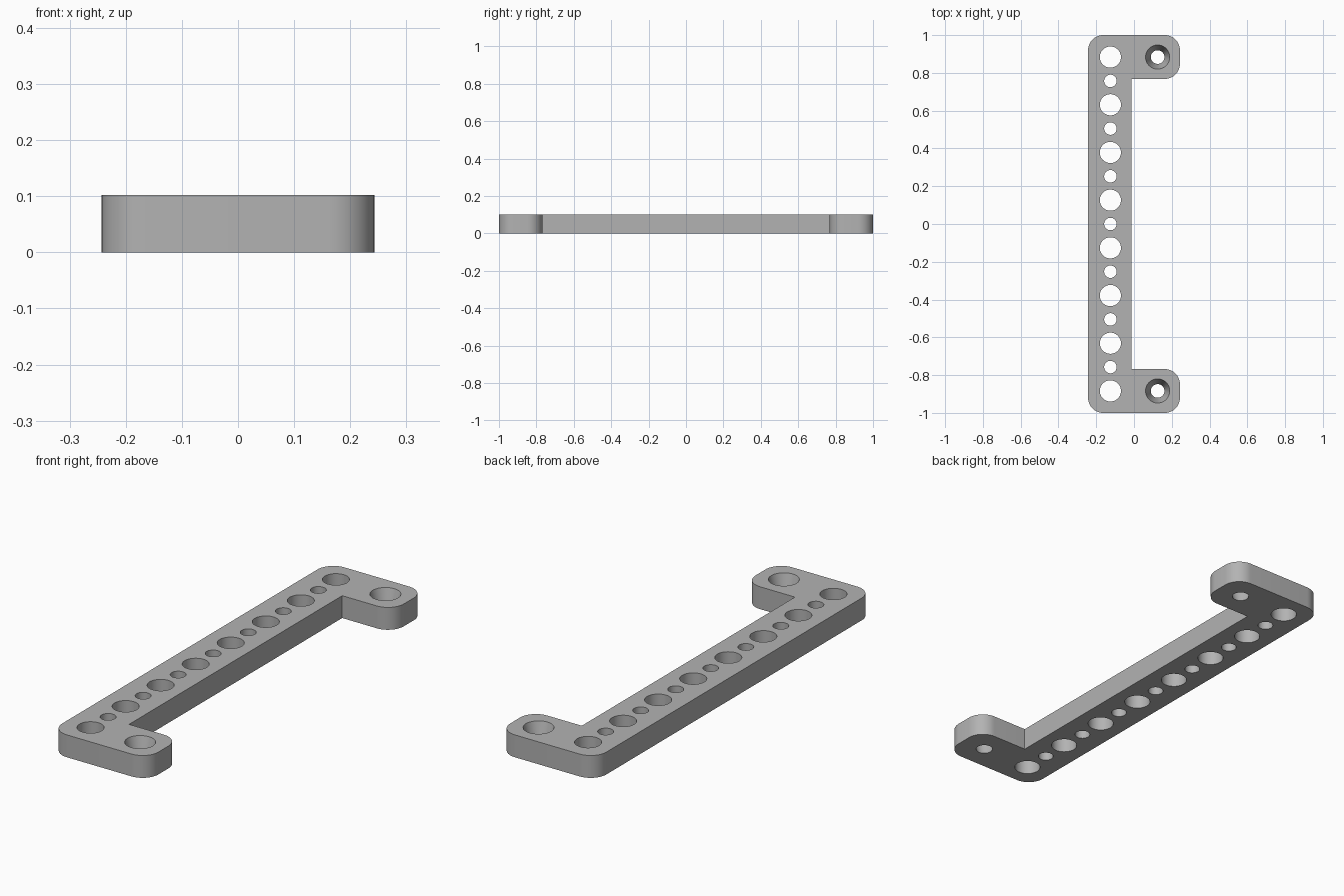
import bpy, bmesh, math
from mathutils import Matrix

# Remove the default cube
cube = bpy.data.objects.get("Cube")
if cube:
    bpy.data.objects.remove(cube, do_unlink=True)

HALF_W, HALF_L, HEIGHT = 0.243, 1.0, 0.102
INNER_X, TAB_Y, CORNER_R = -0.012, 0.768, 0.08
HOLE_X, PITCH = 0.125, 0.2525

grey = bpy.data.materials.new("plain grey")
grey.use_nodes = True
colour = (0.45, 0.45, 0.45, 1)
grey.diffuse_color = colour
grey.node_tree.nodes["Principled BSDF"].inputs["Base Color"].default_value = colour


def make_object(name, bm):
    bmesh.ops.recalc_face_normals(bm, faces=bm.faces)
    mesh = bpy.data.meshes.new(name)
    bm.to_mesh(mesh)
    bm.free()
    mesh.materials.append(grey)
    obj = bpy.data.objects.new(name, mesh)
    bpy.context.collection.objects.link(obj)
    return obj


def add_hole(bm, x, y, r_low, r_top):
    # Tapered plug overshooting both faces, keeping the radii exact at them
    over = 0.01
    slope = (r_top - r_low) / HEIGHT
    bmesh.ops.create_cone(
        bm, cap_ends=True, segments=48,
        radius1=r_low - slope * over, radius2=r_top + slope * over,
        depth=HEIGHT + 2 * over,
        matrix=Matrix.Translation((x, y, HEIGHT / 2)))


# C-shaped bracket: long bar with a tab at each end
half = [(INNER_X, TAB_Y), (HALF_W, TAB_Y), (HALF_W, HALF_L), (-HALF_W, HALF_L)]
outline = half + [(x, -y) for x, y in reversed(half)]
bm = bmesh.new()
face = bm.faces.new([bm.verts.new((x, y, 0)) for x, y in outline])
rounded = [v for v in bm.verts if v.co.x != bm.verts[:][0].co.x]
bmesh.ops.bevel(bm, geom=rounded, offset=CORNER_R, offset_type='OFFSET',
                segments=12, profile=0.5, affect='VERTICES')
extruded = bmesh.ops.extrude_face_region(bm, geom=bm.faces[:])
bmesh.ops.translate(bm, vec=(0, 0, HEIGHT),
                    verts=[g for g in extruded["geom"] if isinstance(g, bmesh.types.BMVert)])
bracket = make_object("bracket", bm)

# Row of alternating large and small holes, and a countersunk hole in each tab
bm = bmesh.new()
for i in range(15):
    r = 0.033 if i % 2 else 0.056
    add_hole(bm, -HOLE_X, (i - 7) * PITCH / 2, r, r)
for side in (-1, 1):
    add_hole(bm, HOLE_X, side * 3.5 * PITCH, 0.036, 0.064)
cutter = make_object("hole_cutter", bm)
cutter.hide_render = True
cutter.hide_set(True)

cut = bracket.modifiers.new("holes", 'BOOLEAN')
cut.operation = 'DIFFERENCE'
cut.solver = 'EXACT'
cut.object = cutter

# Apply the cut, drop the helper and smooth the round walls
bpy.ops.object.select_all(action='DESELECT')
bracket.select_set(True)
bpy.context.view_layer.objects.active = bracket
bpy.ops.object.modifier_apply(modifier=cut.name)
bpy.data.objects.remove(cutter, do_unlink=True)
bpy.ops.object.shade_smooth_by_angle(angle=math.radians(30))
